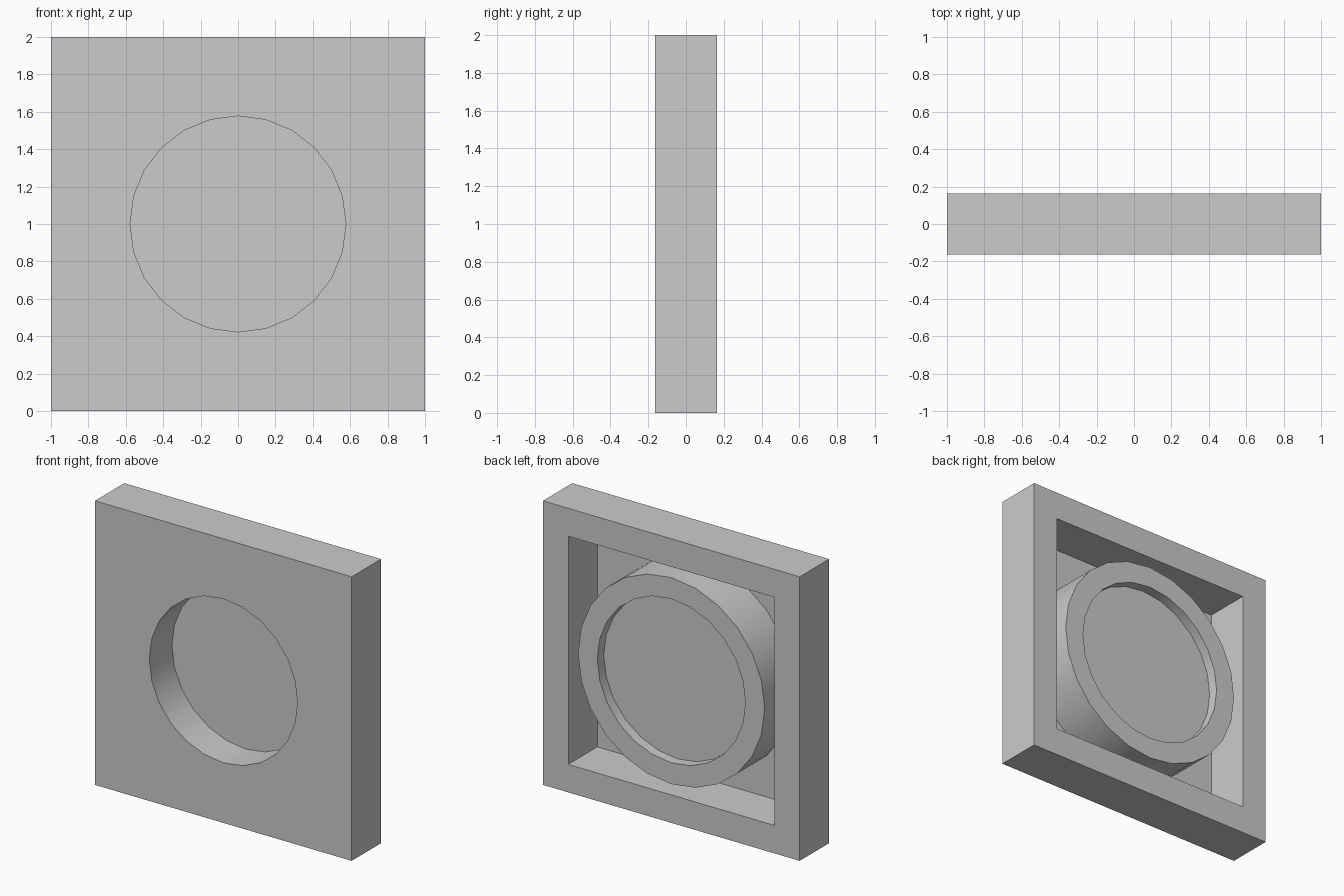
import bpy, bmesh
from math import sin, cos, pi

if "Cube" in bpy.data.objects:
    bpy.data.objects.remove(bpy.data.objects["Cube"])

N = 24              # sides of the round parts
H = 0.163           # half depth
R_IN, R_OUT = 0.577, 0.727
T = 0.003           # sheet thickness of front plate and disc
DISC_Y = 0.09


def loop(bm, kind, size, y):
    """Ring of N vertices on a circle or on a square of the given half size."""
    verts = []
    for i in range(N):
        a = 2 * pi * i / N
        c, s = cos(a), sin(a)
        k = size if kind == "circle" else size / max(abs(c), abs(s))
        verts.append(bm.verts.new((c * k, y, 1 + s * k)))
    return verts


def bridge(bm, a, b):
    for i in range(N):
        j = (i + 1) % N
        bm.faces.new((a[i], a[j], b[j], b[i]))


def finish(bm, name):
    bmesh.ops.recalc_face_normals(bm, faces=bm.faces)
    mesh = bpy.data.meshes.new(name)
    bm.to_mesh(mesh)
    bm.free()
    ob = bpy.data.objects.new(name, mesh)
    bpy.context.collection.objects.link(ob)
    bpy.ops.object.select_all(action='DESELECT')
    ob.select_set(True)
    bpy.context.view_layer.objects.active = ob
    bpy.ops.object.shade_smooth_by_angle(angle=pi / 6)
    return ob


# Square frame, thin front plate and round collar as one closed section
section = [
    ("circle", R_IN, -H), ("square", 1.0, -H), ("square", 1.0, H),
    ("square", 0.803, H), ("square", 0.803, -H + T),
    ("circle", R_OUT, -H + T), ("circle", R_OUT, H), ("circle", R_IN, H),
]
bm = bmesh.new()
rings = [loop(bm, *s) for s in section]
for a, b in zip(rings, rings[1:] + rings[:1]):
    bridge(bm, a, b)
finish(bm, "frame_with_collar")

# Thin disc closing the round opening
bm = bmesh.new()
front = loop(bm, "circle", R_IN, DISC_Y - T / 2)
back = loop(bm, "circle", R_IN, DISC_Y + T / 2)
bridge(bm, front, back)
bm.faces.new(front)
bm.faces.new(back)
finish(bm, "recessed_disc")
